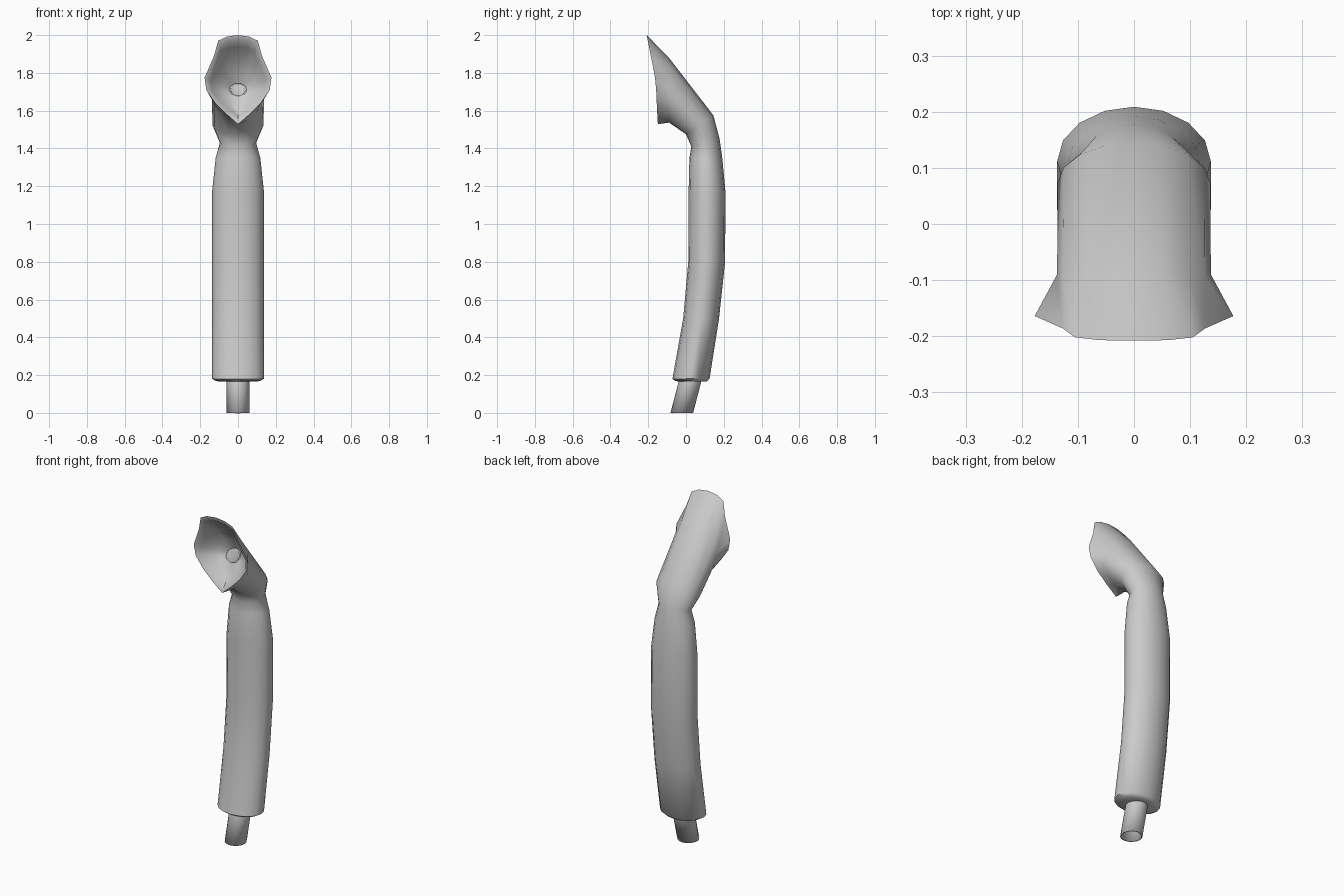
import bpy, bmesh, math
from mathutils import Vector

if "Cube" in bpy.data.objects:
    bpy.data.objects.remove(bpy.data.objects["Cube"])

N = 16  # sides of every cross-section


def ring(back, front, hw):
    """Elliptical section from its back/top point, front/bottom point (y, z) and half width."""
    b, f = Vector((0, *back)), Vector((0, *front))
    c, h = (b + f) / 2, (b - f) / 2
    return [c + h * math.cos(2 * math.pi * i / N) + Vector((hw * math.sin(2 * math.pi * i / N), 0, 0))
            for i in range(N)]


def loft(name, rings, angle):
    bm = bmesh.new()
    loops = [[bm.verts.new(p) for p in r] for r in rings]
    for a, b in zip(loops, loops[1:]):
        for i in range(N):
            j = (i + 1) % N
            bm.faces.new((a[i], a[j], b[j], b[i]))
    bmesh.ops.recalc_face_normals(bm, faces=bm.faces[:])
    me = bpy.data.meshes.new(name)
    bm.to_mesh(me)
    bm.free()
    ob = bpy.data.objects.new(name, me)
    bpy.context.collection.objects.link(ob)
    bpy.ops.object.select_all(action='DESELECT')
    ob.select_set(True)
    bpy.context.view_layer.objects.active = ob
    bpy.ops.object.shade_smooth_by_angle(angle=math.radians(angle))
    return ob


# Sleeve, neck and horn: (back, front, half width)
rings = [ring(*s) for s in [
    ((0.08, 0.165), (-0.036, 0.165), 0.058),
    ((0.11, 0.166), (-0.058, 0.170), 0.115),
    ((0.125, 0.182), (-0.072, 0.180), 0.137),
    ((0.175, 0.50), (-0.015, 0.50), 0.137),
    ((0.207, 0.80), (0.012, 0.80), 0.137),
    ((0.209, 1.17), (0.014, 1.18), 0.137),
    ((0.192, 1.35), (0.018, 1.35), 0.118),
    ((0.178, 1.45), (0.028, 1.41), 0.096),
    ((0.145, 1.575), (0.0, 1.475), 0.136),
    ((-0.09, 1.880), (-0.09, 1.537), 0.137),
]]

# Flared, irregular mouth: right half from top to bottom, then mirrored
half = [(0, -0.208, 2.0), (0.06, -0.207, 1.992), (0.105, -0.202, 1.97),
        (0.127, -0.186, 1.89), (0.177, -0.164, 1.775), (0.168, -0.158, 1.71),
        (0.12, -0.155, 1.64), (0.06, -0.152, 1.58), (0, -0.149, 1.528)]
mouth = [Vector(p) for p in half + [(-x, y, z) for x, y, z in half[-2:0:-1]]]
rings.append(mouth)

# Funnel inside the mouth, narrowing to the throat
throat = ring((-0.02, 1.745), (-0.07, 1.675), 0.045)
for s, d in [(0.91, 0.97), (0.76, 0.72), (0.52, 0.4), (0.25, 0.15), (0, 0)]:
    rings.append([Vector((t.x + (m.x - t.x) * s, t.y + (m.y - t.y) * d, t.z + (m.z - t.z) * s))
                  for t, m in zip(throat, mouth)])
loft("sleeve_and_horn", rings, 50)

# Hollow inner pipe, from the open foot up to the throat
pipe = [ring((y + 0.06, z), (y - 0.06, z), 0.06) for y, z in
        [(-0.022, 0), (0.022, 0.17), (0.08, 0.5), (0.11, 0.8), (0.11, 1.17)]]
pipe += [ring((0.15, 1.44), (0.06, 1.41), 0.05),
         ring((0.105, 1.55), (0.035, 1.495), 0.045), throat]
tube = loft("inner_pipe", pipe, 50)
wall = tube.modifiers.new("wall", 'SOLIDIFY')
wall.thickness = 0.008
wall.offset = -1
